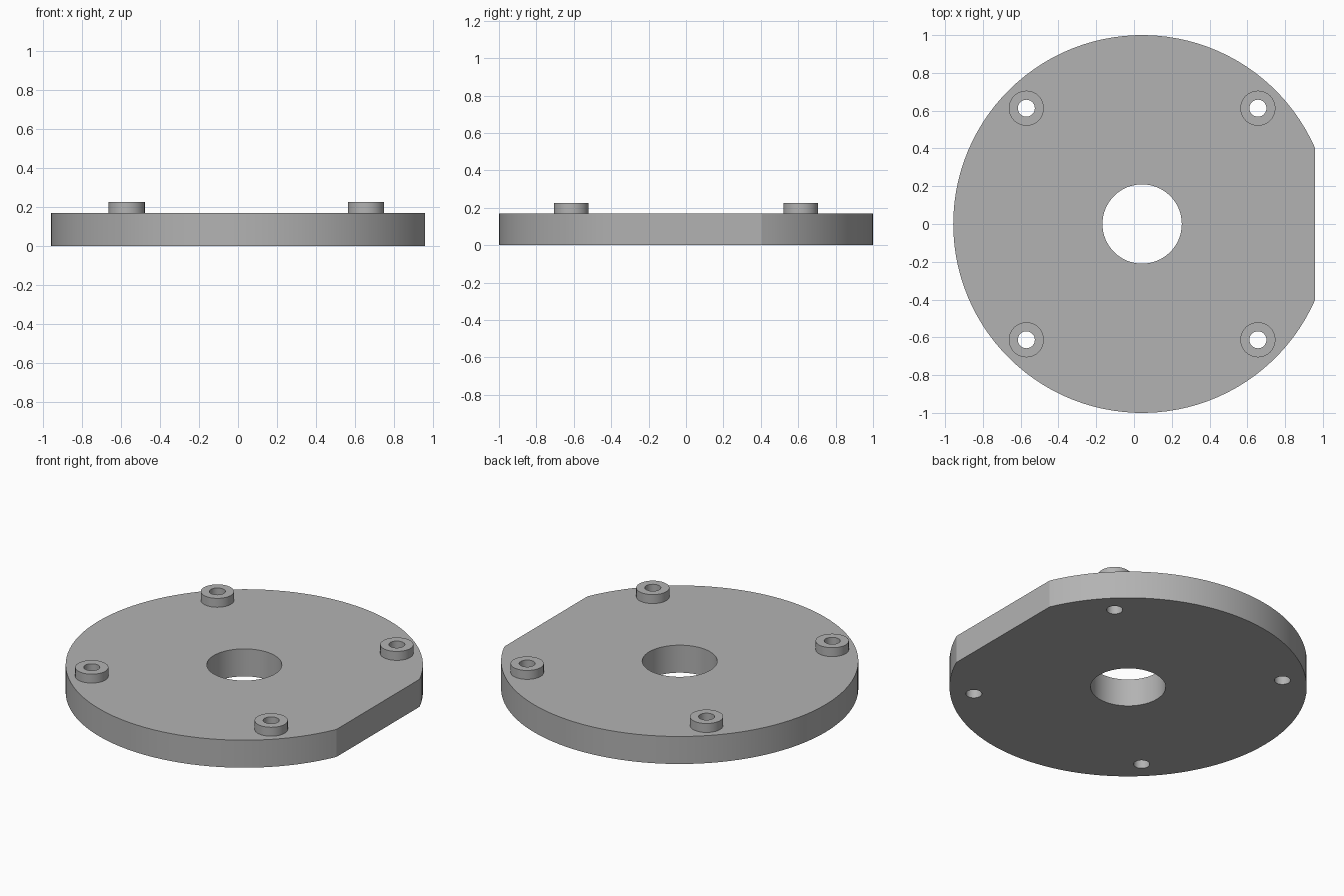
import bpy
import bmesh
from math import sin, cos, acos, tau, radians

if "Cube" in bpy.data.objects:
    bpy.data.objects.remove(bpy.data.objects["Cube"])

CENTRE_X = 0.043
FLAT = 0.914          # distance from disc centre to the flat side
THICK, TOP = 0.17, 0.225
BORE_R, BOSS_R, SCREW_R = 0.21, 0.093, 0.045
OFFSET = 0.613        # screw positions from the disc centre

grey = bpy.data.materials.new("plain grey")
grey.use_nodes = True
colour = (0.45, 0.45, 0.45, 1)
grey.diffuse_color = colour
grey.node_tree.nodes["Principled BSDF"].inputs["Base Color"].default_value = colour


def arc(x, y, radius, steps, start=0.0, sweep=tau):
    """Points along an arc; a full turn leaves out the repeated end point."""
    count = steps if sweep == tau else steps + 1
    angles = [start + sweep * i / steps for i in range(count)]
    return [(x + radius * cos(a), y + radius * sin(a)) for a in angles]


def extruded_part(name, loops, low, high):
    """Fill an outline with holes and extrude it upwards."""
    bm = bmesh.new()
    for loop in loops:
        verts = [bm.verts.new((x, y, low)) for x, y in loop]
        for a, b in zip(verts, verts[1:] + verts[:1]):
            bm.edges.new((a, b))
    bmesh.ops.triangle_fill(bm, edges=bm.edges[:], use_beauty=True)
    made = bmesh.ops.extrude_face_region(bm, geom=bm.faces[:], use_keep_orig=True)
    top = [g for g in made["geom"] if isinstance(g, bmesh.types.BMVert)]
    bmesh.ops.translate(bm, verts=top, vec=(0, 0, high - low))
    bmesh.ops.recalc_face_normals(bm, faces=bm.faces[:])
    mesh = bpy.data.meshes.new(name)
    bm.to_mesh(mesh)
    bm.free()
    mesh.materials.append(grey)
    obj = bpy.data.objects.new(name, mesh)
    bpy.context.collection.objects.link(obj)
    bpy.ops.object.select_all(action="DESELECT")
    obj.select_set(True)
    bpy.context.view_layer.objects.active = obj
    bpy.ops.object.shade_smooth_by_angle(angle=radians(20))
    return obj


# Disc with one flat side, a central bore and four screw holes
corners = {
    f"{depth}_{side}": (CENTRE_X + sx * OFFSET, sy * OFFSET)
    for depth, sy in (("front", -1), ("back", 1))
    for side, sx in (("right", -1), ("left", 1))
}
half = acos(FLAT)
outline = arc(CENTRE_X, 0, 1, 96, half, tau - 2 * half)
bore = arc(CENTRE_X, 0, BORE_R, 64)
holes = [arc(x, y, SCREW_R, 32) for x, y in corners.values()]
extruded_part("base_plate", [outline, bore] + holes, 0, THICK)

# Raised ring around each screw hole
for place, (x, y) in corners.items():
    rings = [arc(x, y, BOSS_R, 32), arc(x, y, SCREW_R, 32)]
    extruded_part(f"{place}_boss", rings, THICK, TOP)
